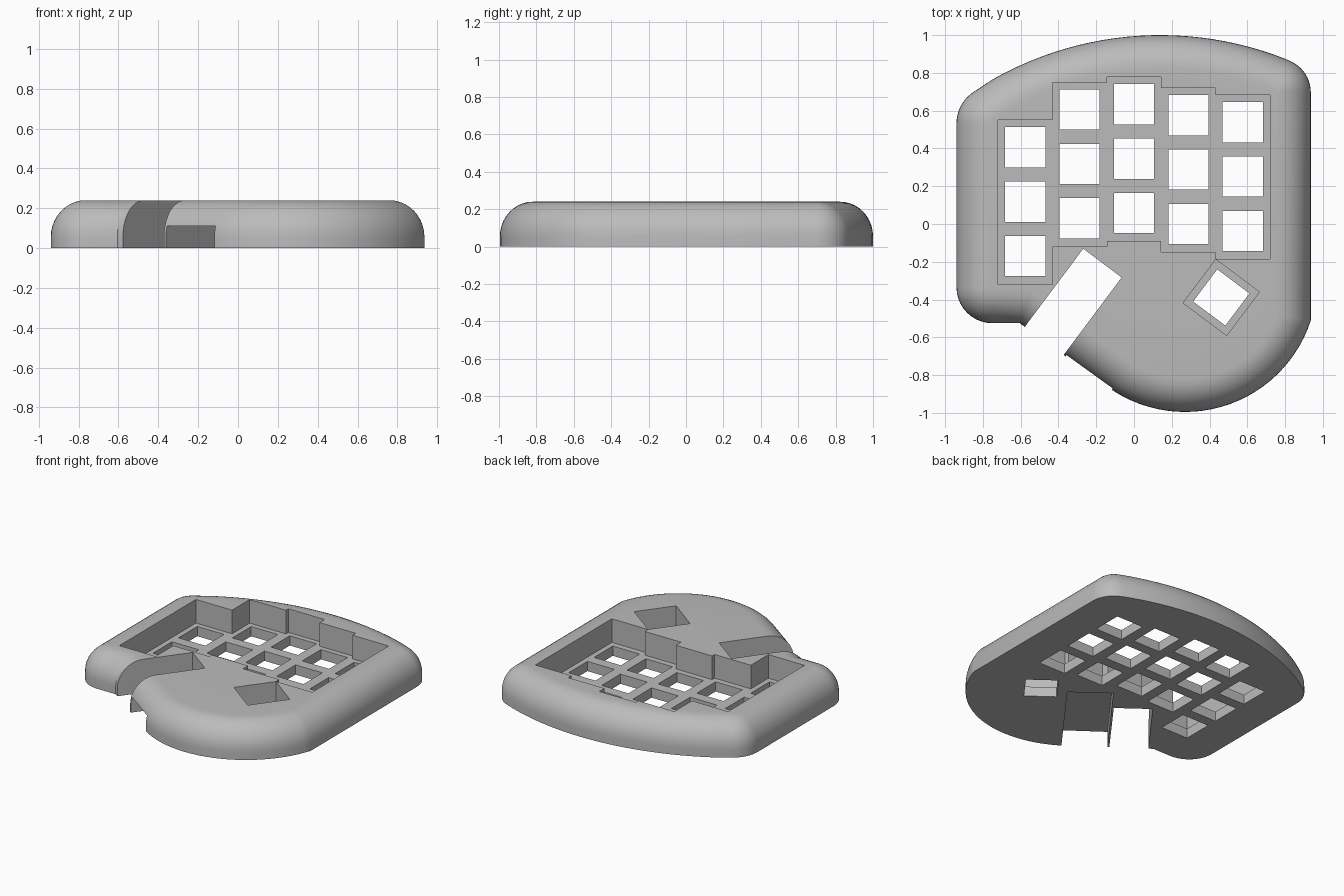
import bpy, bmesh
from math import sin, cos, pi, radians, sqrt
from mathutils import Vector

cube = bpy.data.objects.get("Cube")
if cube:
    bpy.data.objects.remove(cube, do_unlink=True)

HEIGHT, FLOOR = 0.24, 0.07
PITCH, HOLE = 0.288, 0.213
TILT = radians(-36.8)

grey = bpy.data.materials.new("matte grey")
grey.use_nodes = True
colour = (0.5, 0.5, 0.5, 1)
grey.diffuse_color = colour
grey.node_tree.nodes["Principled BSDF"].inputs["Base Color"].default_value = colour


def make_object(name, bm):
    bmesh.ops.recalc_face_normals(bm, faces=bm.faces)
    mesh = bpy.data.meshes.new(name)
    bm.to_mesh(mesh)
    bm.free()
    mesh.materials.append(grey)
    obj = bpy.data.objects.new(name, mesh)
    bpy.context.collection.objects.link(obj)
    return obj


def add_loft(bm, rings):
    """Skin a stack of equal rings and cap both ends."""
    loops = [[bm.verts.new(p) for p in ring] for ring in rings]
    for low, high in zip(loops, loops[1:]):
        for i in range(len(low)):
            j = (i + 1) % len(low)
            bm.faces.new((low[i], low[j], high[j], high[i]))
    bm.faces.new(loops[0][::-1])
    bm.faces.new(loops[-1])


def add_prism(bm, points, z0, z1):
    add_loft(bm, [[(p[0], p[1], z) for p in points] for z in (z0, z1)])


def tilted_rect(centre, u0, u1, v0, v1):
    u = Vector((cos(TILT), sin(TILT)))
    v = Vector((-sin(TILT), cos(TILT)))
    return [Vector(centre) + u * a + v * b
            for a, b in ((u0, v0), (u1, v0), (u1, v1), (u0, v1))]


def fillet(before, corner, after, radius, steps=10):
    """Round one convex corner of an anticlockwise outline."""
    c = Vector(corner)
    a, b = (Vector(before) - c).normalized(), (Vector(after) - c).normalized()
    half = a.angle(b) / 2
    centre = c + (a + b).normalized() * radius / sin(half)
    reach = radius * cos(half) / sin(half)
    s, e = c + a * reach - centre, c + b * reach - centre
    sweep = s.angle(e)
    return [centre + (s * sin(sweep * (1 - k / steps)) + e * sin(sweep * k / steps)) / sin(sweep)
            for k in range(steps + 1)]


def inset(points, d):
    """Move an anticlockwise outline inward by d with mitred corners."""
    result = []
    for i, p in enumerate(points):
        e1 = (p - points[i - 1]).normalized()
        e2 = (points[(i + 1) % len(points)] - p).normalized()
        n1, n2 = Vector((-e1.y, e1.x)), Vector((-e2.y, e2.x))
        result.append(p + (n1 + n2) * d / (1 + n1.dot(n2)))
    return result


# Outline: palm arc, straight side, bowed back, straight side, small front lobe
def back_y(x):
    return -0.8 + sqrt(1.8 ** 2 - (x - 0.14) ** 2)


palm = [Vector((0.27 + 0.7 * cos(radians(a)), -0.295 + 0.7 * sin(radians(a))))
        for a in range(238, 343, 4)]
back = [Vector((x, back_y(x))) for x in (0.805 - 1.555 * k / 24 for k in range(25))]
right_x, left_x, lobe_y = 0.936, -0.94, -0.525
left_back, right_back = (left_x, back_y(left_x)), (right_x, back_y(right_x))
outline = palm + fillet((right_x, 0), right_back, back[0], 0.18)
outline += back + fillet(back[-1], left_back, (left_x, 0), 0.2)
outline += fillet((left_x, 0), (left_x, lobe_y), (0, lobe_y), 0.19)
outline.append(Vector((-0.605, lobe_y)))

# Case body with a rounded upper edge
rim, steps = 0.055, 10
levels = [(0, 0)] + [(0.175 * (1 - cos(t)), rim + (HEIGHT - rim) * sin(t))
                     for t in (pi / 2 * k / steps for k in range(steps + 1))]
bm = bmesh.new()
add_loft(bm, [[(p.x, p.y, z) for p in inset(outline, d)] for d, z in levels])
case = make_object("keyboard_case", bm)

# Staggered key well with a stepped border
left_edge = -0.72
tops = (0.55, 0.75, 0.778, 0.72, 0.683)
border_back, border_front = [], []
for i, top in enumerate(tops):
    for x in (left_edge + i * PITCH, left_edge + (i + 1) * PITCH):
        border_back.append((x, top))
        border_front.append((x, top - 3 * PITCH - 0.005))
well = bmesh.new()
add_prism(well, border_front + border_back[::-1], FLOOR, 0.4)

# Thumb key well
thumb = (0.462, -0.389)
h = PITCH / 2
thumb_well = bmesh.new()
add_prism(thumb_well, tilted_rect(thumb, -h, h, -h, h), FLOOR, 0.4)

# Square switch holes through the plate
holes = bmesh.new()
r = HOLE / 2
for i, top in enumerate(tops):
    cx = left_edge + (i + 0.5) * PITCH
    for row in range(3):
        cy = top - (row + 0.5) * PITCH
        add_prism(holes, [(cx - r, cy - r), (cx + r, cy - r),
                          (cx + r, cy + r), (cx - r, cy + r)], -0.1, 0.3)
add_prism(holes, tilted_rect(thumb, -r, r, -r, r), -0.1, 0.3)

# Open slot at the front, and a shallow bay beneath beside it
slot_end = (-0.167, -0.207)
slot = bmesh.new()
add_prism(slot, tilted_rect(slot_end, -0.127, 0.127, -0.75, 0), -0.1, 0.4)
bay = bmesh.new()
add_prism(bay, tilted_rect(slot_end, 0.14, 0.44, -0.8, 0.19), -0.1, 0.11)

# Cut everything out of the case
cutters = []
for name, shape in (("key_well", well), ("thumb_well", thumb_well), ("switch_holes", holes),
                    ("front_slot", slot), ("underside_bay", bay)):
    cutter = make_object(name, shape)
    cutter.hide_render = True
    cutters.append(cutter)
    mod = case.modifiers.new(name, "BOOLEAN")
    mod.operation, mod.solver, mod.object = "DIFFERENCE", "EXACT", cutter
bpy.context.view_layer.update()
carved = bpy.data.meshes.new_from_object(case.evaluated_get(bpy.context.evaluated_depsgraph_get()))
case.modifiers.clear()
case.data = carved
for cutter in cutters:
    bpy.data.objects.remove(cutter, do_unlink=True)

bpy.ops.object.select_all(action="DESELECT")
case.select_set(True)
bpy.context.view_layer.objects.active = case
bpy.ops.object.shade_smooth_by_angle(angle=radians(30))
